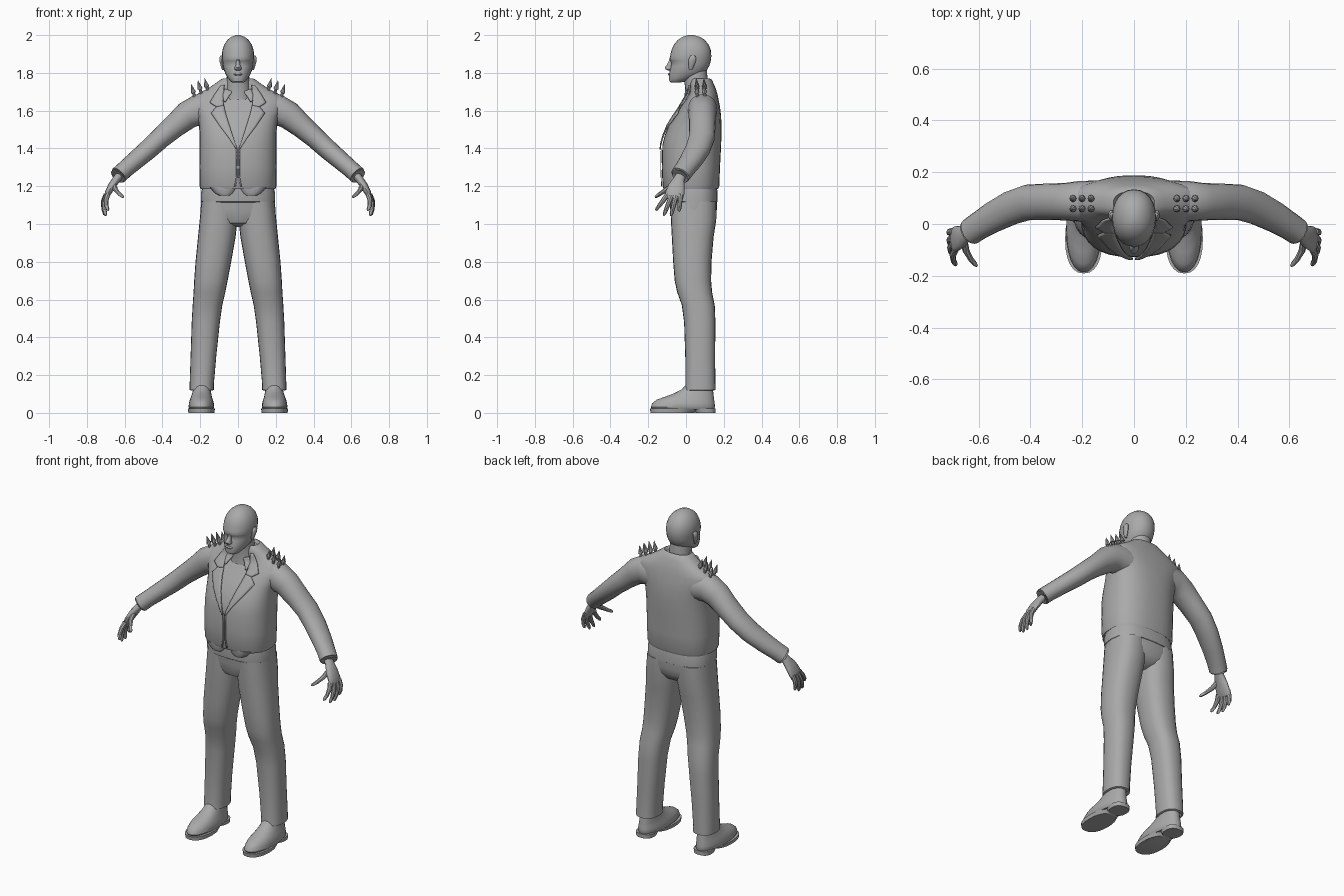
import bpy, math
from mathutils import Vector
from mathutils.bvhtree import BVHTree

grey = bpy.data.materials.new("plain grey")
grey.diffuse_color = (0.4, 0.4, 0.4, 1)


def make(name, verts, faces, mirror=False, solid=0):
    me = bpy.data.meshes.new(name)
    me.from_pydata(verts, [], faces)
    me.materials.append(grey)
    ob = bpy.data.objects.new(name, me)
    bpy.context.collection.objects.link(ob)
    if solid:
        ob.modifiers.new("thickness", "SOLIDIFY").thickness = solid
    if mirror:
        ob.modifiers.new("mirror", "MIRROR").use_mirror_merge = False
    return ob


def skin(name, rings, mirror=False):
    """Bridge equal closed rings and cap both ends."""
    n = len(rings[0])
    verts = [v for r in rings for v in r]
    faces = [(i * n + j, i * n + (j + 1) % n, (i + 1) * n + (j + 1) % n, (i + 1) * n + j)
             for i in range(len(rings) - 1) for j in range(n)]
    faces += [tuple(reversed(range(n))), tuple(range(len(verts) - n, len(verts)))]
    return make(name, verts, faces, mirror)


def unit(j, n, p):
    a = 2 * math.pi * j / n
    c, s = math.cos(a), math.sin(a)
    return math.copysign(abs(c) ** (2 / p), c), math.copysign(abs(s) ** (2 / p), s)


def stack(name, rows, mirror=False, n=24, p=2.4):
    """Horizontal rounded sections given as z, x0, x1, y0, y1."""
    rings = []
    for z, x0, x1, y0, y1 in rows:
        rings.append([((x0 + x1) / 2 + u * (x1 - x0) / 2, (y0 + y1) / 2 + v * (y1 - y0) / 2, z)
                      for u, v in (unit(j, n, p) for j in range(n))])
    return skin(name, rings, mirror)


def wide(rows):
    return [(z, -w, w, y0, y1) for z, w, y0, y1 in rows]


def tube(name, rows, n=16, depth=(0, 1, 0)):
    """Limb through x, y, z with half-depth a and half-thickness b, mirrored."""
    pts = [Vector(r[:3]) for r in rows]
    rings = []
    for i, r in enumerate(rows):
        d = (pts[min(i + 1, len(pts) - 1)] - pts[max(i - 1, 0)]).normalized()
        side = Vector(depth)
        side = (side - d * side.dot(d)).normalized()
        up = side.cross(d)
        rings.append([pts[i] + side * (r[3] * u) + up * (r[4] * v)
                      for u, v in (unit(j, n, 2.1) for j in range(n))])
    return skin(name, rings, True)


# Jacket body, with a rolled-in hem
jacket = stack("jacket", wide([
    (1.195, .185, -.105, .160), (1.185, .198, -.118, .170), (1.20, .203, -.124, .176),
    (1.30, .205, -.128, .180), (1.42, .204, -.125, .186), (1.47, .204, -.112, .188),
    (1.52, .206, -.092, .188), (1.57, .215, -.062, .186), (1.62, .240, -.028, .180),
    (1.66, .250, .000, .172), (1.69, .212, .018, .166), (1.715, .165, .022, .158),
    (1.74, .125, .020, .148), (1.765, .092, .025, .136), (1.77, .080, .030, .126),
    (1.755, .068, .035, .115)]), n=32, p=2.5)

# Sleeves and cuffs
tube("sleeve", [
    (.14, .088, 1.60, .080, .085), (.21, .088, 1.605, .078, .083), (.27, .086, 1.575, .072, .074),
    (.34, .086, 1.515, .070, .062), (.41, .083, 1.455, .069, .056), (.475, .062, 1.395, .066, .053),
    (.545, .026, 1.335, .060, .049), (.60, -.008, 1.288, .054, .046), (.632, -.030, 1.258, .052, .047),
    (.637, -.033, 1.253, .048, .043), (.628, -.027, 1.262, .036, .032)], 20)

# Hands
tube("palm", [
    (.615, -.020, 1.270, .026, .022), (.645, -.038, 1.235, .030, .021), (.668, -.050, 1.200, .044, .021),
    (.688, -.058, 1.165, .050, .017), (.698, -.063, 1.140, .047, .013), (.701, -.065, 1.130, .040, .008)])
for name, base, tip in [
        ("index_finger", (.690, -.098, 1.155), (.686, -.160, 1.072)),
        ("middle_finger", (.698, -.076, 1.150), (.698, -.118, 1.045)),
        ("ring_finger", (.700, -.052, 1.150), (.702, -.080, 1.043)),
        ("little_finger", (.698, -.028, 1.155), (.706, -.036, 1.066)),
        ("thumb", (.655, -.070, 1.205), (.606, -.163, 1.142))]:
    b, t = Vector(base), Vector(tip)
    bulge = Vector((.012, 0, 0))
    rows = [(*(b.lerp(t, f) + bulge * math.sin(math.pi * f)), r, r)
            for f, r in ((0, .014), (.35, .013), (.7, .011), (.92, .009), (1, .004))]
    tube(name, rows, 8, (0, 1, .3))

# Belt, hips and trouser legs
stack("belt", wide([(1.115, .190, -.090, .160), (1.12, .197, -.098, .168),
                    (1.165, .196, -.102, .168), (1.20, .188, -.100, .162)]), p=2.7)
stack("hips", wide([(.985, .02, -.02, .09), (1.005, .12, -.065, .135), (1.04, .195, -.078, .156),
                    (1.08, .198, -.084, .164), (1.13, .194, -.090, .166)]), p=2.5)
stack("trouser_leg", [
    (1.12, .000, .193, -.083, .162), (1.02, .003, .203, -.080, .160), (.93, .013, .212, -.075, .146),
    (.80, .036, .225, -.068, .135), (.70, .055, .232, -.060, .133), (.64, .067, .235, -.047, .138),
    (.57, .083, .240, -.022, .152), (.48, .096, .245, -.010, .156), (.30, .115, .251, -.004, .154),
    (.15, .128, .256, -.003, .156), (.122, .128, .256, -.006, .157), (.118, .138, .246, .004, .147),
    (.14, .145, .238, .012, .138)], True)

# Shoes with a front sole and a heel block
stack("shoe", [
    (.018, .134, .254, -.178, .148), (.030, .126, .262, -.186, .153), (.050, .128, .260, -.180, .152),
    (.070, .133, .255, -.155, .149), (.085, .138, .249, -.112, .147), (.105, .142, .242, -.060, .145),
    (.125, .145, .238, -.022, .142), (.150, .148, .235, .000, .138)], True, p=2.2)
stack("sole", [(0, .125, .262, -.188, .045), (.022, .122, .266, -.191, .075)], True, p=2.3)
stack("heel", [(0, .142, .246, .050, .156), (.024, .138, .250, .030, .157)], True, p=2.6)

# Head and neck
stack("head", wide([
    (1.748, .026, -.078, -.035), (1.755, .040, -.088, .000), (1.772, .053, -.091, .045),
    (1.790, .064, -.090, .085), (1.810, .073, -.087, .108), (1.835, .079, -.081, .122),
    (1.850, .081, -.077, .128), (1.864, .083, -.084, .131), (1.874, .084, -.088, .133),
    (1.890, .085, -.084, .134), (1.920, .083, -.077, .132), (1.950, .073, -.064, .120),
    (1.975, .056, -.043, .099), (1.991, .035, -.018, .073), (2.0, .010, .010, .040)]), p=2.15)
stack("neck", wide([(1.66, .075, -.010, .125), (1.72, .064, -.004, .117),
                    (1.77, .060, -.012, .114), (1.82, .058, -.015, .110)]), p=2.1)
stack("nose", wide([(1.812, .010, -.095, -.07), (1.818, .019, -.108, -.07),
                    (1.828, .018, -.114, -.07), (1.845, .011, -.101, -.07),
                    (1.872, .008, -.088, -.07)]), n=10, p=2)
stack("lips", wide([(1.785, .014, -.092, -.08), (1.792, .024, -.096, -.08),
                    (1.800, .014, -.092, -.07)]), n=12, p=2)
stack("ear", [(1.815, .074, .084, .018, .032), (1.835, .074, .091, .012, .042),
              (1.865, .076, .099, .012, .054), (1.882, .078, .099, .018, .054),
              (1.892, .080, .092, .026, .046)], True, n=12, p=2)

# Lapels and shirt collar tips laid onto the chest
chest = BVHTree.FromPolygons([v.co for v in jacket.data.vertices],
                             [p.vertices for p in jacket.data.polygons])


def on_chest(x, z, lift):
    hit = chest.ray_cast(Vector((x, -1, z)), Vector((0, 1, 0)))[0]
    return (x, (hit.y if hit else .03) - lift, z)


def lay(name, rows, lift, solid, cols=4):
    """Strip between an inner and an outer edge given as xi, zi, xo, zo."""
    fine = [[a + (b - a) * k / 3 for a, b in zip(r, s)]
            for r, s in zip(rows, rows[1:]) for k in range(3)] + [rows[-1]]
    verts = [on_chest(xi + (xo - xi) * c / cols, zi + (zo - zi) * c / cols, lift)
             for xi, zi, xo, zo in fine for c in range(cols + 1)]
    w = cols + 1
    faces = [(i * w + c, i * w + c + 1, (i + 1) * w + c + 1, (i + 1) * w + c)
             for i in range(len(fine) - 1) for c in range(cols)]
    make(name, verts, faces, True, solid)


lay("collar", [(.072, 1.735, .088, 1.735), (.075, 1.69, .122, 1.685), (.078, 1.65, .148, 1.64),
               (.075, 1.625, .112, 1.618)], .008, .008)
lay("lapel", [(.075, 1.63, .112, 1.618), (.066, 1.59, .142, 1.585), (.045, 1.52, .098, 1.52),
              (.022, 1.45, .045, 1.45), (.004, 1.40, .010, 1.395)], .007, .007)
lay("shirt_collar", [(.025, 1.70, .070, 1.715), (.045, 1.68, .080, 1.68),
                     (.066, 1.645, .074, 1.645)], .012, .006)
lay("jacket_front_edge", [(.003, 1.40, .010, 1.40), (.003, 1.25, .010, 1.25),
                          (.012, 1.20, .02, 1.20)], .004, .004, 1)

# Shirt tail hanging below the jacket front
stack("shirt_tail", [(1.150, .04, .10, -.108, -.06), (1.165, .02, .125, -.114, -.06),
                     (1.195, .0, .15, -.114, -.06)], True, n=16, p=2.2)

# Shoulder spikes, two rows of three on each side
for x, z in ((.162, 1.712), (.197, 1.700), (.232, 1.680)):
    for y in (.06, .10):
        axis = Vector((.25, -.1, 1)).normalized()
        base = Vector((x, y, z))
        rows = [(*(base + axis * h), r, r) for h, r in
                ((-.01, .008), (.014, .008), (.016, .014), (.062, .001))]
        tube("shoulder_spike", rows, 8)

bpy.ops.object.select_all(action="SELECT")
bpy.context.view_layer.objects.active = jacket
bpy.ops.object.shade_smooth_by_angle(angle=math.radians(40))
